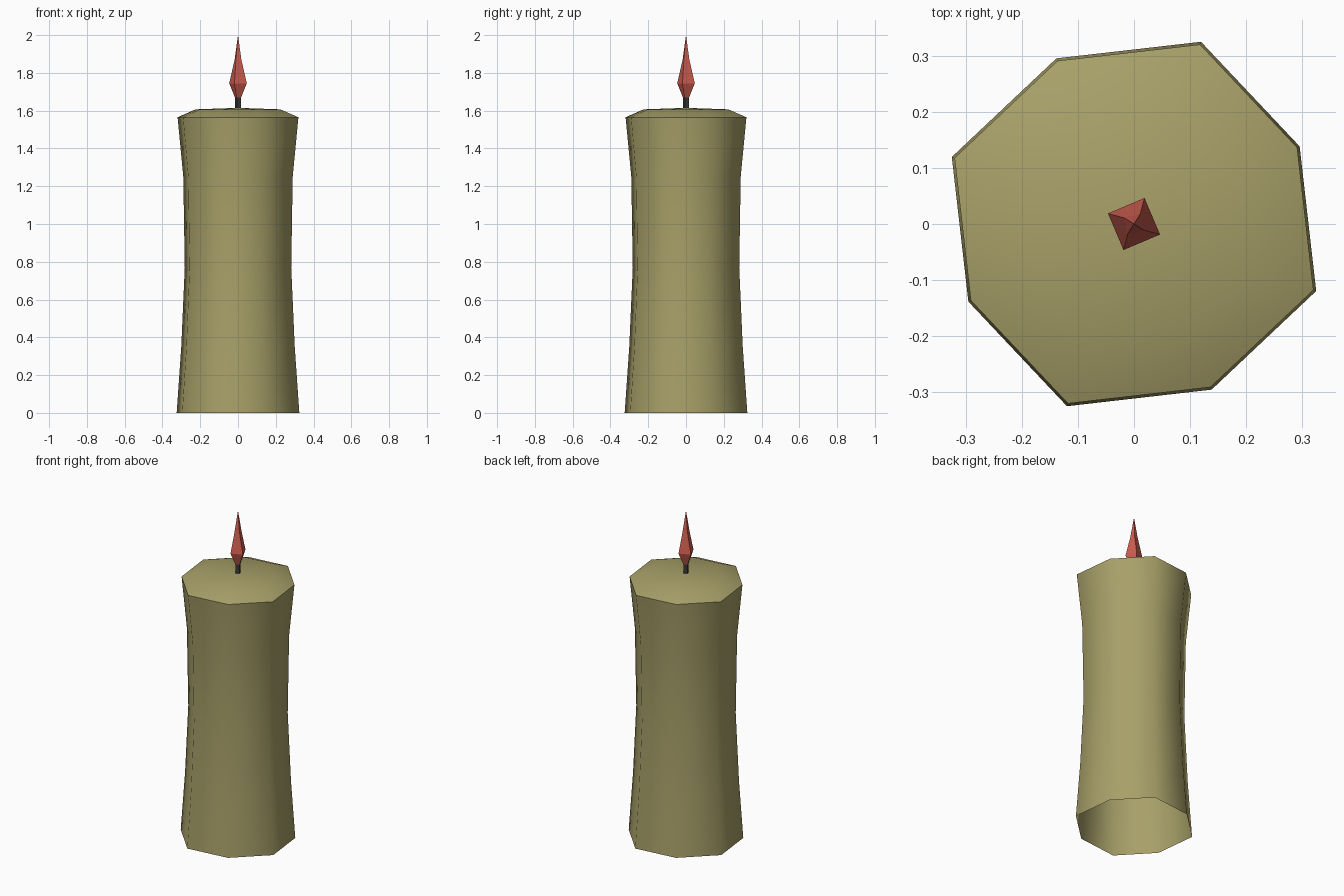
import bpy, bmesh
from math import cos, sin, radians

if "Cube" in bpy.data.objects:
    bpy.data.objects.remove(bpy.data.objects["Cube"])


def material(name, rgb):
    m = bpy.data.materials.new(name)
    m.diffuse_color = (*rgb, 1)
    m.use_nodes = True
    m.node_tree.nodes["Principled BSDF"].inputs["Base Color"].default_value = m.diffuse_color
    return m


def loft(name, rings, mat, cap_bottom=False, tip=None, smooth=None):
    """Skin rings of (points, z); close with a tip vertex or a flat cap."""
    bm = bmesh.new()
    rows = [[bm.verts.new((x, y, z)) for x, y in pts] for pts, z in rings]
    n = len(rows[0])
    for a, b in zip(rows, rows[1:]):
        for i in range(n):
            j = (i + 1) % n
            bm.faces.new((a[i], a[j], b[j], b[i]))
    if tip is not None:
        t = bm.verts.new((0, 0, tip))
        for i in range(n):
            bm.faces.new((rows[-1][i], rows[-1][(i + 1) % n], t))
    else:
        bm.faces.new(rows[-1])
    if cap_bottom:
        bm.faces.new(rows[0][::-1])
    me = bpy.data.meshes.new(name)
    bm.to_mesh(me)
    bm.free()
    me.materials.append(mat)
    ob = bpy.data.objects.new(name, me)
    bpy.context.collection.objects.link(ob)
    if smooth:
        bpy.ops.object.select_all(action='DESELECT')
        ob.select_set(True)
        bpy.context.view_layer.objects.active = ob
        bpy.ops.object.shade_smooth_by_angle(angle=radians(smooth))
    return ob


def octagon(s):
    # slightly irregular octagon: two alternating corners, four-fold
    corners = [(0.326, 25.1), (0.346, 69.8)]
    return [(s * r * cos(radians(a + 90 * k)), s * r * sin(radians(a + 90 * k)))
            for k in range(4) for r, a in corners]


def square(r, a):
    return [(r * cos(radians(a + 90 * k)), r * sin(radians(a + 90 * k))) for k in range(4)]


wax = material("wax", (0.39, 0.35, 0.14))
dark = material("wick_dark", (0.04, 0.04, 0.04))
red = material("flame_red", (0.61, 0.11, 0.08))

# waisted wax body, open underneath, shallow domed top
profile = [(1.0, 0), (0.925, 0.35), (0.868, 0.77), (0.892, 1.25), (0.985, 1.565), (0.69, 1.607)]
loft("candle_body", [(octagon(s), z) for s, z in profile], wax, tip=1.615, smooth=60)

# short wick
loft("wick", [(square(0.017, 68), 1.6), (square(0.017, 68), 1.69)], dark, cap_bottom=True)

# faceted flame, slightly twisted towards the tip
loft("flame", [(square(0.018, 68), 1.67), (square(0.050, 68), 1.745),
               (square(0.021, 58), 1.87)], red, cap_bottom=True, tip=2.0)
